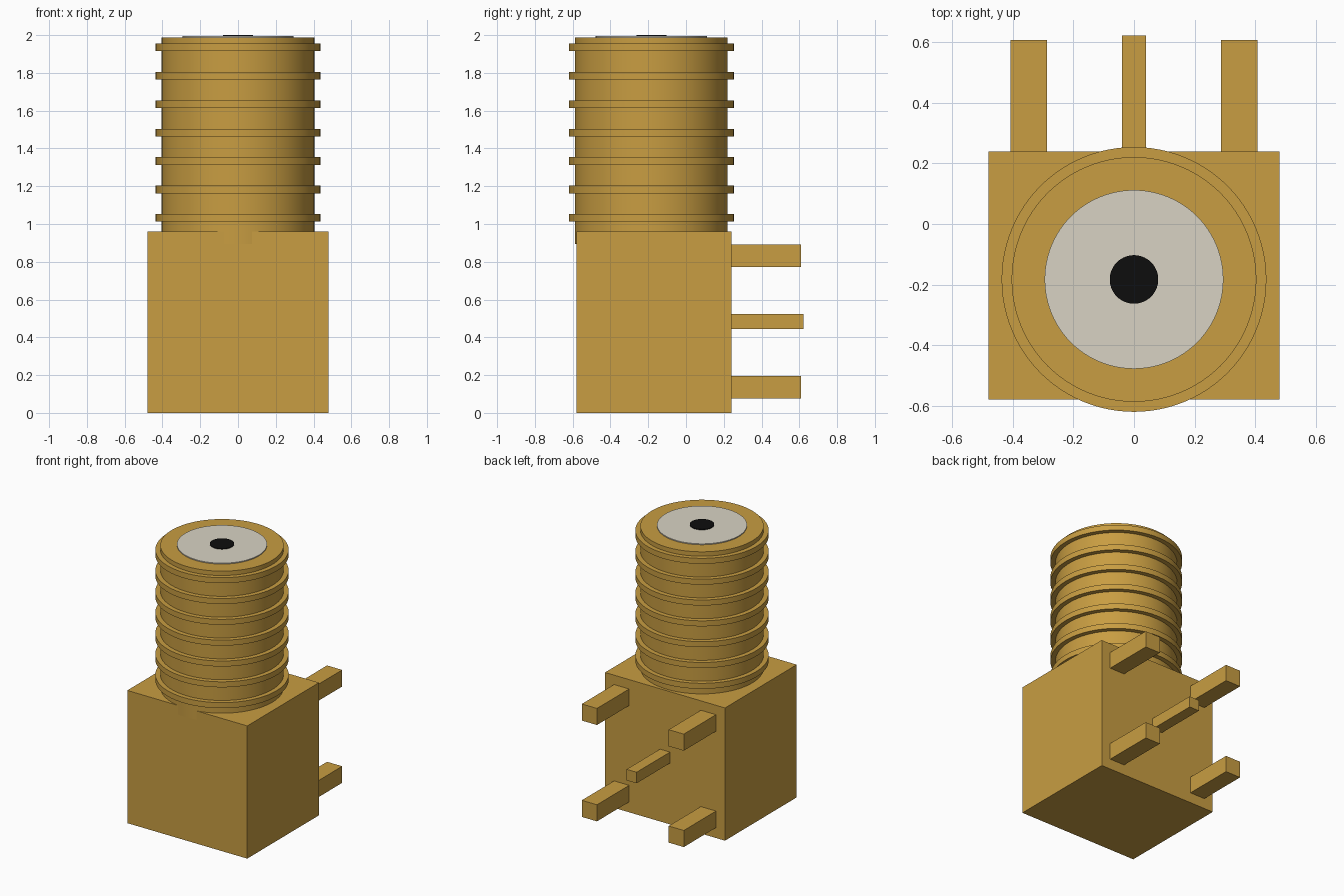
import bpy
import math

cube = bpy.data.objects.get("Cube")
if cube:
    bpy.data.objects.remove(cube, do_unlink=True)


def material(name, rgb):
    m = bpy.data.materials.new(name)
    m.use_nodes = True
    m.diffuse_color = (*rgb, 1)
    bsdf = next(n for n in m.node_tree.nodes if n.type == 'BSDF_PRINCIPLED')
    bsdf.inputs["Base Color"].default_value = (*rgb, 1)
    return m


GOLD = material("gold", (0.578, 0.337, 0.054))
CREAM = material("cream_insulator", (0.694, 0.651, 0.552))
BLACK = material("black", (0.004, 0.004, 0.004))

AXIS_Y = -0.183  # barrel axis, off centre towards the front


def box(name, lo, hi, mat):
    """Box between two corners."""
    bpy.ops.mesh.primitive_cube_add(size=1, location=[(a + b) / 2 for a, b in zip(lo, hi)])
    ob = bpy.context.object
    ob.name = name
    ob.scale = [b - a for a, b in zip(lo, hi)]
    bpy.ops.object.transform_apply(location=False, rotation=False, scale=True)
    ob.data.materials.append(mat)
    return ob


def disc(name, radius, z0, z1, mat):
    """Upright cylinder on the barrel axis."""
    bpy.ops.mesh.primitive_cylinder_add(vertices=96, radius=radius, depth=z1 - z0,
                                        location=(0, AXIS_Y, (z0 + z1) / 2))
    ob = bpy.context.object
    ob.name = name
    ob.data.materials.append(mat)
    bpy.ops.object.shade_smooth_by_angle(angle=math.radians(30))
    return ob


# Square housing
box("housing", (-0.48, -0.58, 0), (0.48, 0.24, 0.96), GOLD)

# Barrel, sunk slightly into the housing, with thread rings
disc("barrel", 0.404, 0.895, 1.988, GOLD)
for i in range(7):
    z = 1.032 + i * 0.1507
    disc(f"thread_ring_{i + 1}", 0.437, z - 0.02, z + 0.02, GOLD)

# Insulator and centre socket on the barrel's end
disc("insulator", 0.295, 1.90, 1.995, CREAM)
disc("centre_socket", 0.08, 1.95, 2.0, BLACK)

# Four mounting legs and the signal pin on the back
for side, s in (("left", 1), ("right", -1)):
    for level, z in (("lower", 0.135), ("upper", 0.832)):
        xs = sorted((s * 0.287, s * 0.408))
        box(f"{level}_{side}_leg", (xs[0], 0.22, z - 0.06), (xs[1], 0.608, z + 0.06), GOLD)
box("signal_pin", (-0.04, 0.22, 0.443), (0.04, 0.622, 0.523), GOLD)
